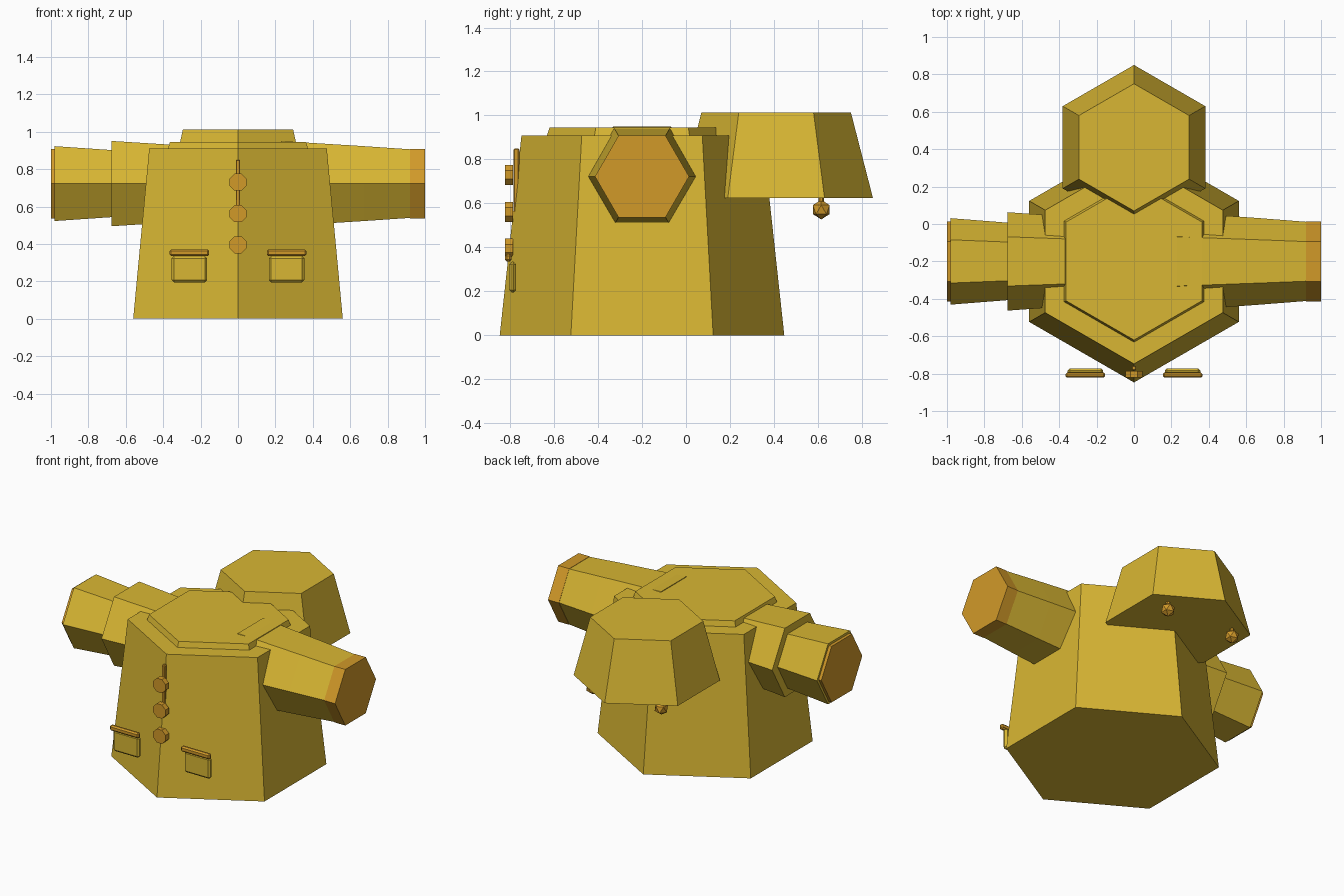
import bpy, bmesh, math
from mathutils import Matrix, Vector

cube = bpy.data.objects.get("Cube")
if cube:
    bpy.data.objects.remove(cube, do_unlink=True)


def material(name, rgb):
    m = bpy.data.materials.new(name)
    m.use_nodes = True
    m.diffuse_color = (*rgb, 1)
    m.node_tree.nodes["Principled BSDF"].inputs["Base Color"].default_value = (*rgb, 1)
    return m


yellow = material("mustard yellow", (0.69, 0.47, 0.033))
orange = material("amber orange", (0.64, 0.32, 0.022))


def finish(name, bm, mat):
    bmesh.ops.recalc_face_normals(bm, faces=bm.faces)
    mesh = bpy.data.meshes.new(name)
    bm.to_mesh(mesh)
    bm.free()
    mesh.materials.append(mat)
    obj = bpy.data.objects.new(name, mesh)
    bpy.context.collection.objects.link(obj)
    return obj


def loft(name, mat, axis, centre, rings, sides=6, turn=0.0):
    """Closed faceted solid through (position, radius) rings along an axis."""
    bm = bmesh.new()
    loops = []
    for h, r in rings:
        loop = []
        for k in range(sides):
            a = 2 * math.pi * k / sides + turn
            s, c = r * math.sin(a), r * math.cos(a)
            p = {"x": (h, c, s), "y": (s, h, c), "z": (s, c, h)}[axis]
            loop.append(bm.verts.new(Vector(p) + Vector(centre)))
        loops.append(loop)
    for lo, hi in zip(loops, loops[1:]):
        for k in range(sides):
            j = (k + 1) % sides
            bm.faces.new((lo[k], lo[j], hi[j], hi[k]))
    bm.faces.new(loops[0])
    bm.faces.new(loops[-1])
    return finish(name, bm, mat)


def box(name, mat, centre, size, bevel=0.0):
    bm = bmesh.new()
    bmesh.ops.create_cube(bm, size=1, matrix=Matrix.Translation(centre) @ Matrix.Diagonal((*size, 1)))
    if bevel:
        bmesh.ops.bevel(bm, geom=bm.edges[:], offset=bevel, segments=1, affect="EDGES")
    return finish(name, bm, mat)


# Torso, collar and hood
BODY_Y = -0.2
loft("body", yellow, "z", (0, BODY_Y, 0), [(0, 0.647), (0.91, 0.548)])
loft("collar", yellow, "z", (0, BODY_Y, 0), [(0.9, 0.435), (0.946, 0.42)])
loft("hood", yellow, "z", (0, 0.41, 0), [(0.625, 0.44), (1.013, 0.34)])

# Sleeves: both sides taper toward +x, cuffs are mirrored
arm = (0, BODY_Y, 0.7225)
for side, start, mid in (("right", -0.98, -0.675), ("left", 0.675, 0.23)):
    upper = min(mid, -mid) if side == "right" else mid
    loft(side + "_upper_sleeve", yellow, "x", arm, [(upper, 0.263), (upper + 0.445, 0.231)])
    loft(side + "_lower_sleeve", yellow, "x", arm, [(start, 0.231), (start + 0.305, 0.207)])
    sign = -1 if side == "right" else 1
    loft(side + "_cuff", orange, "x", arm, [(sign * 0.92, 0.214), (sign, 0.214)])

# Front placket and buttons
box("front_strip", orange, (0, -0.771, 0.6), (0.024, 0.026, 0.5), 0.005)
for i, z in enumerate((0.73, 0.562, 0.395)):
    loft(f"button_{i + 1}", orange, "y", (0, 0, z), [(-0.822, 0.049), (-0.787, 0.049)],
         sides=8, turn=math.pi / 8)

# Pockets and drawstring toggles on both sides
for side, s in (("left", 1), ("right", -1)):
    box(side + "_pocket", yellow, (s * 0.26, -0.788, 0.265), (0.19, 0.032, 0.14), 0.012)
    box(side + "_pocket_flap", orange, (s * 0.26, -0.808, 0.353), (0.212, 0.028, 0.036), 0.009)
    loft(side + "_drawstring", orange, "z", (s * 0.25, 0.615, 0), [(0.58, 0.012), (0.64, 0.012)])
    bm = bmesh.new()
    bmesh.ops.create_icosphere(bm, subdivisions=1, radius=0.045,
                               matrix=Matrix.Translation((s * 0.25, 0.615, 0.572)))
    finish(side + "_toggle", bm, orange)
